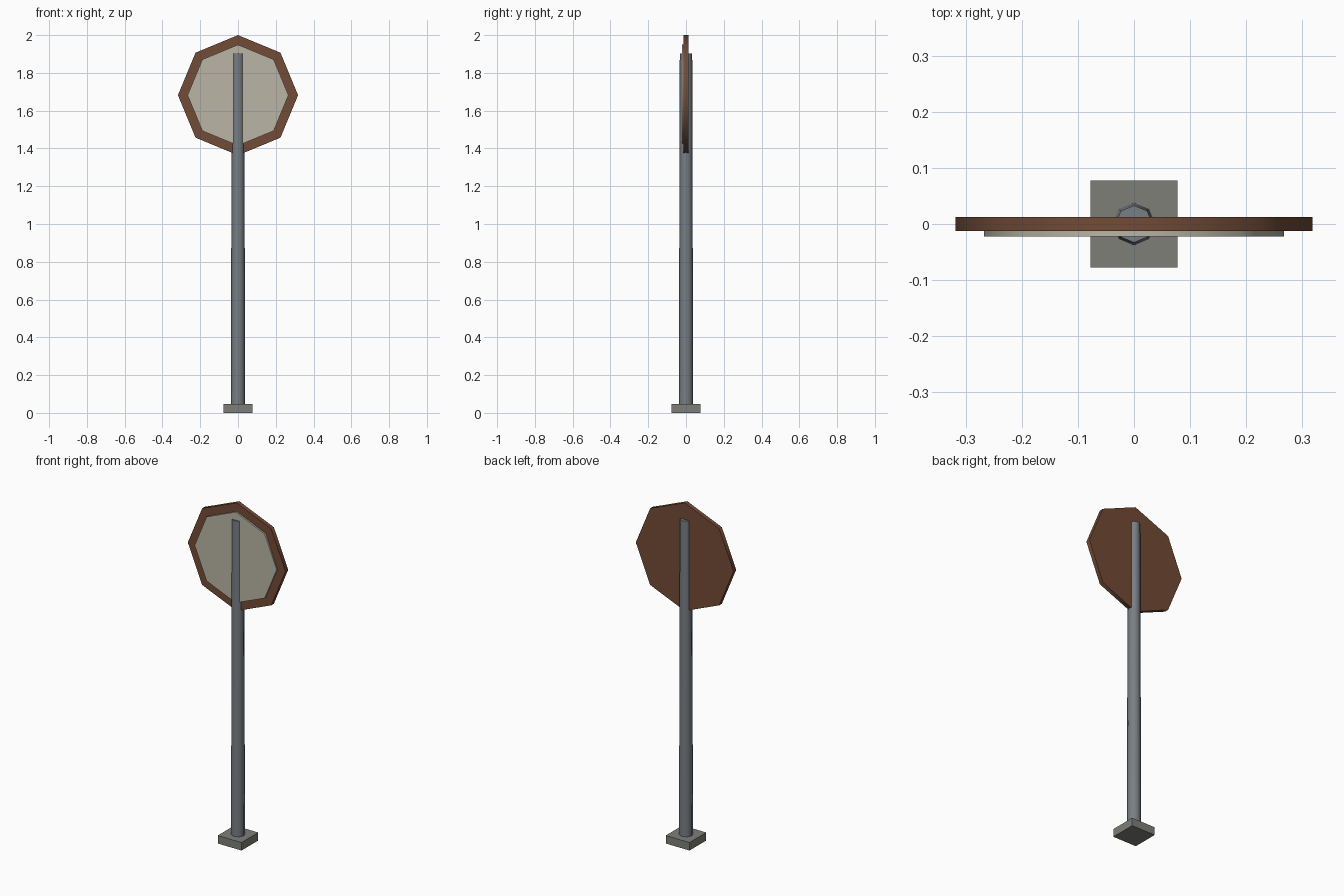
import bpy
import math

if "Cube" in bpy.data.objects:
    bpy.data.objects.remove(bpy.data.objects["Cube"])

SIGN_Z = 1.682   # height of the sign centre


def material(name, rgb):
    m = bpy.data.materials.new(name)
    m.diffuse_color = (*rgb, 1)
    m.use_nodes = True
    m.node_tree.nodes["Principled BSDF"].inputs["Base Color"].default_value = m.diffuse_color
    return m


def finish(name, mat, smooth=True):
    ob = bpy.context.object
    ob.name = name
    ob.data.materials.append(mat)
    bpy.ops.object.transform_apply(location=False, rotation=True, scale=True)
    if smooth:
        bpy.ops.object.shade_smooth_by_angle(angle=math.radians(50))
    return ob


def octagon_plate(name, radius, y_front, y_back, mat):
    # Upright octagon with a corner at the top, facing -y
    bpy.ops.mesh.primitive_cylinder_add(
        vertices=8, radius=radius, depth=y_back - y_front,
        location=(0, (y_front + y_back) / 2, SIGN_Z),
        rotation=(math.pi / 2, 0, 0))
    return finish(name, mat)


steel = material("steel", (0.19, 0.21, 0.23))
concrete = material("concrete", (0.21, 0.21, 0.19))
rust = material("brown_metal", (0.17, 0.07, 0.037))
cream = material("cream_face", (0.49, 0.46, 0.38))

# Square foot
bpy.ops.mesh.primitive_cube_add(size=1, location=(0, 0, 0.0235))
bpy.context.object.scale = (0.155, 0.155, 0.047)
finish("base_block", concrete, smooth=False)

# Tapered eight-sided post running through the sign
z0, z1 = 0.02, 1.902
bpy.ops.mesh.primitive_cone_add(vertices=8, radius1=0.038, radius2=0.033,
                                depth=z1 - z0, location=(0, 0, (z0 + z1) / 2))
finish("post", steel)

# Sign: brown backing plate and pale front panel
octagon_plate("sign_backing", 0.318, -0.0125, 0.0125, rust)
octagon_plate("sign_face", 0.267, -0.022, -0.0120, cream)
